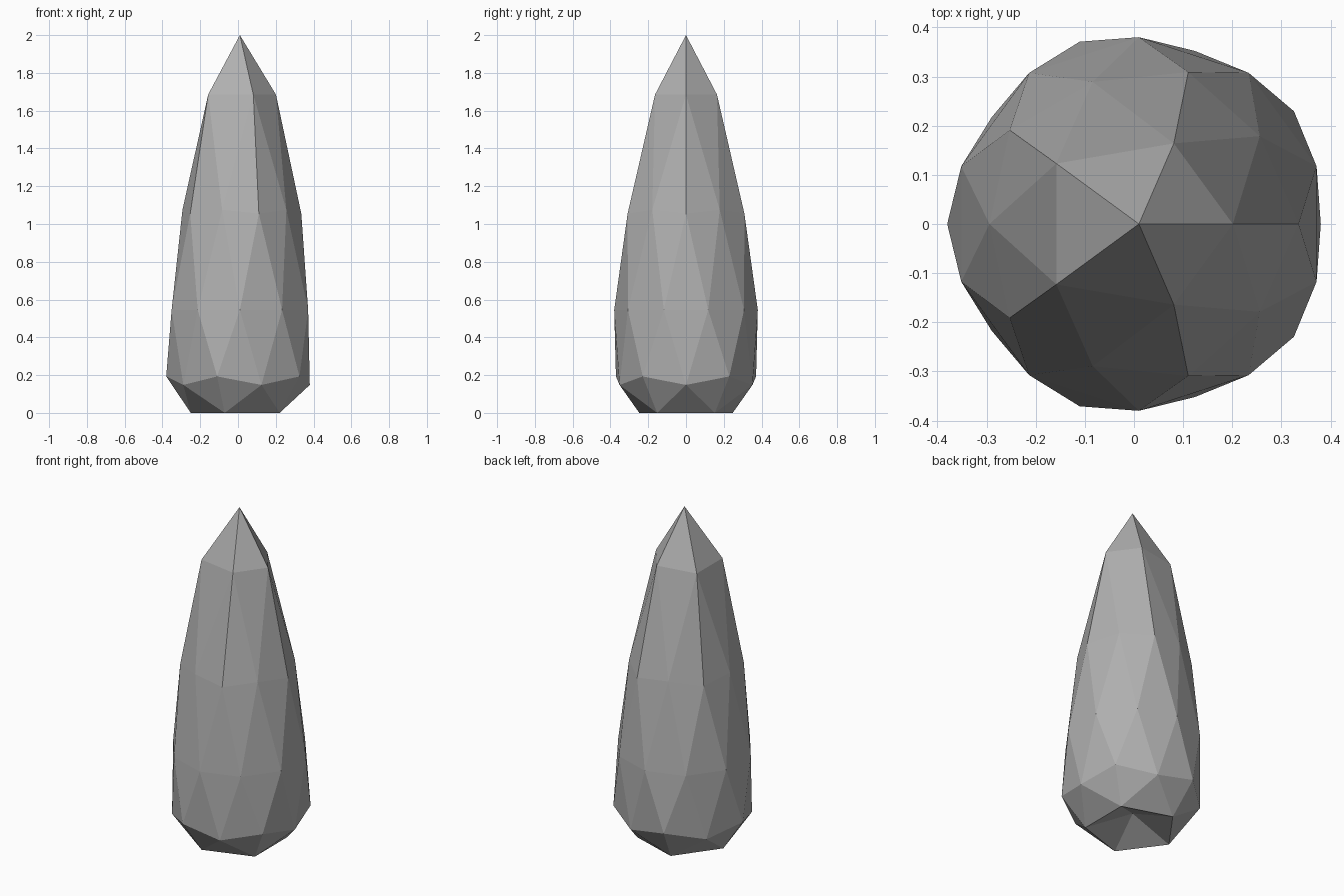
import bpy, bmesh, math

if "Cube" in bpy.data.objects:
    bpy.data.objects.remove(bpy.data.objects["Cube"])

# Crystal: icosphere whose rings are re-profiled (source height -> radius, z)
PROFILE = [
    (1.0, 0.0, 2.0),
    (0.851, 0.195, 1.685),
    (0.526, 0.304, 1.075),
    (0.447, 0.325, 1.055),
    (0.0, 0.38, 0.545),
    (-0.447, 0.39, 0.193),
    (-0.526, 0.37, 0.148),
    (-0.851, 0.26, 0.0),
    (-1.0, 0.0, 0.10),   # underside is dished inward
]
CENTRE_X = 0.01

bm = bmesh.new()
bmesh.ops.create_icosphere(bm, subdivisions=2, radius=1.0)
for v in bm.verts:
    src, r, z = min(PROFILE, key=lambda p: abs(p[0] - v.co.z))
    angle = math.atan2(v.co.y, v.co.x)
    x, y = r * math.cos(angle), r * math.sin(angle)
    # Slightly irregular ring just below the tip
    if src == 0.851:
        side = math.copysign(1, y)
        if x > 0.15:
            x, y = 0.191, 0.0
        elif x > 0:
            x, y = 0.071, 0.164 * side
        else:
            x, y = -0.168, 0.123 * side
    v.co = (x + CENTRE_X, y, z)
bmesh.ops.recalc_face_normals(bm, faces=bm.faces)

mesh = bpy.data.meshes.new("crystal_shard")
bm.to_mesh(mesh)
bm.free()

# Dark grey stone
stone = bpy.data.materials.new("dark_grey_stone")
stone.diffuse_color = (0.43, 0.43, 0.43, 1.0)
stone.use_nodes = True
stone.node_tree.nodes["Principled BSDF"].inputs["Base Color"].default_value = stone.diffuse_color
mesh.materials.append(stone)
bpy.context.collection.objects.link(bpy.data.objects.new("crystal_shard", mesh))
